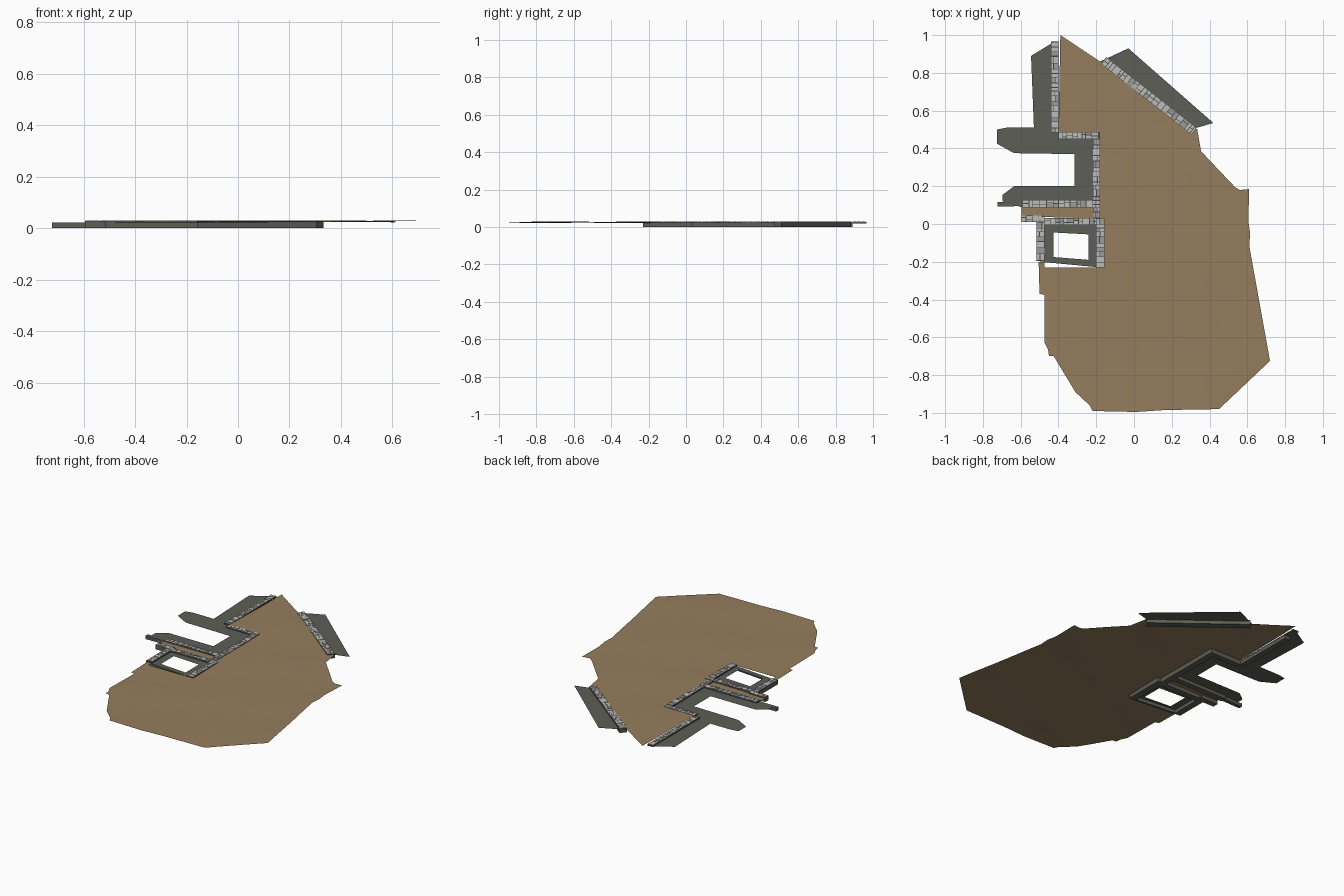
import bpy, bmesh, math, random
from mathutils import Vector

if "Cube" in bpy.data.objects:
    bpy.data.objects.remove(bpy.data.objects["Cube"])

random.seed(4)


def mat(name, rgb):
    m = bpy.data.materials.new(name)
    m.diffuse_color = (*rgb, 1)
    m.use_nodes = True
    m.node_tree.nodes["Principled BSDF"].inputs["Base Color"].default_value = m.diffuse_color
    return m


EARTH = mat("brown earth", (0.30, 0.205, 0.11))
SLATE = mat("dark slate", (0.11, 0.112, 0.092))
MORTAR = mat("dark mortar", (0.06, 0.06, 0.055))
STONE = mat("pale stone", (0.50, 0.50, 0.50))
STONE2 = mat("mid stone", (0.33, 0.33, 0.33))


def finish(bm, name, *mats):
    me = bpy.data.meshes.new(name)
    bm.to_mesh(me)
    bm.free()
    for m in mats:
        me.materials.append(m)
    ob = bpy.data.objects.new(name, me)
    bpy.context.collection.objects.link(ob)
    return ob


def relief(x, y):
    """Gentle rise and fall of the ground."""
    return (0.0255 + 0.0022 * math.sin(4 * x + 2.5 * y + 0.6)
            + 0.0012 * math.sin(11 * y - 5 * x) - 0.002 * math.sin(3 * y) * x)


def sheet(name, pts, m, height, step=None):
    """Flat outline; optionally cut into a grid and shaped by a height rule."""
    bm = bmesh.new()
    bm.faces.new([bm.verts.new((x, y, 0)) for x, y in pts])
    if step:
        bmesh.ops.triangulate(bm, faces=bm.faces[:])
        for axis in (Vector((1, 0, 0)), Vector((0, 1, 0))):
            for i in range(-int(1 / step), int(1 / step) + 1):
                bmesh.ops.bisect_plane(bm, geom=bm.verts[:] + bm.edges[:] + bm.faces[:],
                                       plane_co=axis * (i * step + 0.003), plane_no=axis)
    bmesh.ops.recalc_face_normals(bm, faces=bm.faces[:])
    if sum(f.normal.z * f.calc_area() for f in bm.faces) < 0:
        bmesh.ops.reverse_faces(bm, faces=bm.faces[:])
    for v in bm.verts:
        v.co.z = height(v.co.x, v.co.y)
    return finish(bm, name, m)


def block(bm, o, u, n, s0, s1, t0, t1, z0, z1, mi=0):
    """Box in a wall's own frame: s along the wall, t across it."""
    lo, hi = [[bm.verts.new((*(o + u * s + n * t), z))
               for s, t in ((s0, t0), (s1, t0), (s1, t1), (s0, t1))] for z in (z0, z1)]
    faces = [lo[::-1], hi] + [[lo[i], lo[(i + 1) % 4], hi[(i + 1) % 4], hi[i]] for i in range(4)]
    for f in faces:
        bm.faces.new(f).material_index = mi


def wall(name, p0, p1, w, z0=0.0, top=0.027, capped=True):
    """Slate wall capped with two rows of irregular stones."""
    o, e = Vector(p0), Vector(p1)
    length = (e - o).length
    u = (e - o) / length
    n = Vector((-u.y, u.x))
    bm = bmesh.new()
    block(bm, o, u, n, 0, length, -w / 2, w / 2, z0, top)
    finish(bm, name, SLATE)
    if not capped:
        return
    bm = bmesh.new()
    block(bm, o, u, n, 0, length, -w / 2, w / 2, top, top + 0.001)
    s, gap = 0.003, 0.0035
    while s < length - 0.008:
        l = min(random.uniform(0.014, 0.034), length - s - 0.002)
        mid = random.uniform(-0.2, 0.2) * w
        rows = [(-w / 2 + 0.002, mid - gap / 2), (mid + gap / 2, w / 2 - 0.002)]
        if random.random() < 0.35:
            rows = [(-w / 2 + 0.002, w / 2 - 0.002)]
        for a, b in rows:
            block(bm, o, u, n, s, s + l, a, b, top + 0.0005,
                  top + random.uniform(0.002, 0.004), 1 if random.random() < 0.8 else 2)
        s += l + gap
    finish(bm, name + "_capstones", MORTAR, STONE, STONE2)


# Earth: main ground and the strip between the two gate walls
sheet("ground", [
    (-0.39, 1.0), (-0.18, 0.86), (0.335, 0.5), (0.355, 0.385), (0.535, 0.195), (0.56, 0.18),
    (0.61, 0.185), (0.605, 0.015), (0.615, -0.05), (0.61, -0.115), (0.72, -0.725),
    (0.45, -0.98), (0.16, -0.985), (0.01, -0.995), (-0.22, -0.99), (-0.235, -0.96),
    (-0.31, -0.89), (-0.425, -0.70), (-0.45, -0.70), (-0.455, -0.665), (-0.475, -0.625),
    (-0.475, -0.375), (-0.50, -0.37), (-0.505, -0.2), (-0.475, -0.2), (-0.475, -0.23),
    (-0.16, -0.23), (-0.165, 0.02), (-0.185, 0.02), (-0.185, 0.48), (-0.4, 0.48)],
    EARTH, relief, 0.09)
sheet("path_strip", [(-0.595, 0.04), (-0.2, 0.03), (-0.2, 0.09), (-0.595, 0.09)],
      EARTH, lambda x, y: 0.0225)

# Slate ledges outside the walls
LEDGE = lambda x, y: 0.0215
sheet("west_ledge", [
    (-0.40, 0.965), (-0.43, 0.96), (-0.545, 0.89), (-0.53, 0.51), (-0.675, 0.51),
    (-0.725, 0.50), (-0.725, 0.425), (-0.635, 0.375), (-0.315, 0.37), (-0.315, 0.20),
    (-0.635, 0.20), (-0.695, 0.155), (-0.695, 0.12), (-0.6, 0.09), (-0.2, 0.09),
    (-0.19, 0.48), (-0.40, 0.48)], SLATE, LEDGE)
sheet("east_ledge", [(-0.18, 0.86), (-0.03, 0.93), (0.42, 0.535), (0.335, 0.51), (0.30, 0.48)],
      SLATE, LEDGE)

# Tower floor: a square ring with an open middle
outer = [(-0.50, 0.03), (-0.16, 0.03), (-0.155, -0.23), (-0.50, -0.197)]
inner = [(-0.425, -0.045), (-0.24, -0.055), (-0.24, -0.19), (-0.425, -0.175)]
for i, side in enumerate(("north", "east", "south", "west")):
    j = (i + 1) % 4
    sheet("tower_floor_" + side, [outer[i], outer[j], inner[j], inner[i]], SLATE, LEDGE)

# Walls
wall("northwest_wall", (-0.42, 0.485), (-0.42, 0.89), 0.038)
wall("northwest_wall_tip", (-0.42, 0.89), (-0.42, 0.965), 0.038, 0.02)
wall("step_wall", (-0.40, 0.468), (-0.18, 0.468), 0.036)
wall("inner_wall", (-0.199, 0.45), (-0.199, 0.03), 0.038)
wall("gate_wall", (-0.59, 0.107), (-0.218, 0.107), 0.038)
wall("gate_wall_toe", (-0.722, 0.104), (-0.59, 0.107), 0.024, 0, 0.0215, False)
wall("path_wall", (-0.595, 0.028), (-0.48, 0.028), 0.036)
wall("tower_north_wall", (-0.475, 0.013), (-0.20, 0.013), 0.037)
wall("tower_west_wall", (-0.494, 0.04), (-0.494, -0.197), 0.042)
wall("tower_east_wall", (-0.179, 0.03), (-0.179, -0.23), 0.044)
wall("tower_south_wall", (-0.475, -0.196), (-0.20, -0.222), 0.012, 0, 0.0215, False)
wall("northeast_wall", (-0.16, 0.865), (0.318, 0.492), 0.045)
